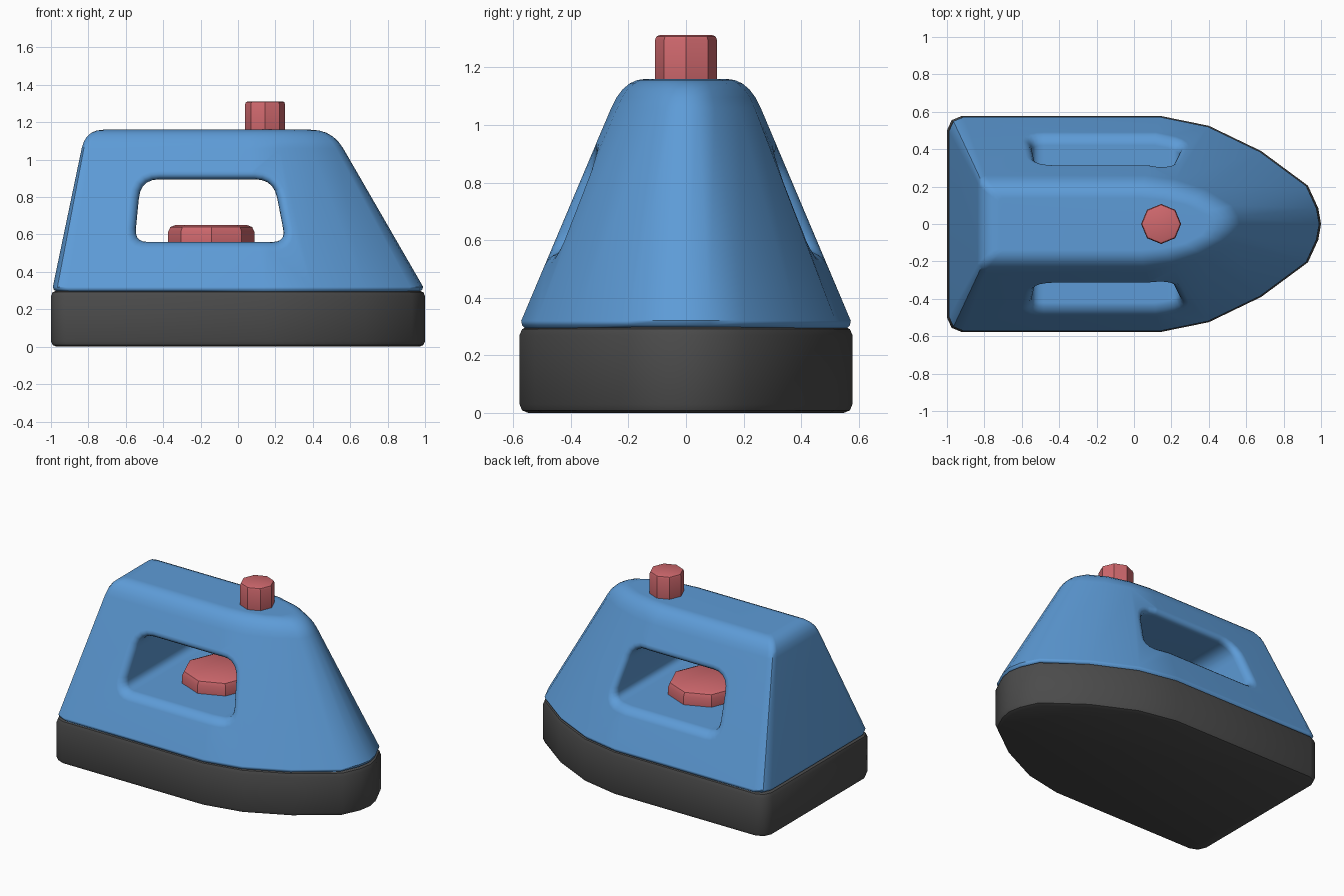
import bpy, bmesh, math
from mathutils import Vector

if "Cube" in bpy.data.objects:
    bpy.data.objects.remove(bpy.data.objects["Cube"])


def material(name, rgb):
    m = bpy.data.materials.new(name)
    m.diffuse_color = (*rgb, 1)
    m.use_nodes = True
    m.node_tree.nodes["Principled BSDF"].inputs["Base Color"].default_value = m.diffuse_color
    return m


BLUE = material("blue", (0.11, 0.33, 0.68))
RED = material("red", (0.63, 0.14, 0.155))
DARK = material("dark_grey", (0.07, 0.07, 0.07))


def mirrored(half):
    """Closed outline from the half running tip -> back on +y."""
    return half + [(x, -y) for x, y in reversed(half) if y > 0]


def loft(name, rings, mat):
    """Closed solid through rings of equal point count."""
    bm = bmesh.new()
    loops = [[bm.verts.new(p) for p in r] for r in rings]
    n = len(loops[0])
    for a, b in zip(loops, loops[1:]):
        for i in range(n):
            j = (i + 1) % n
            bm.faces.new((a[i], a[j], b[j], b[i]))
    bm.faces.new(loops[0][::-1])
    bm.faces.new(loops[-1])
    bmesh.ops.recalc_face_normals(bm, faces=bm.faces)
    me = bpy.data.meshes.new(name)
    bm.to_mesh(me)
    bm.free()
    ob = bpy.data.objects.new(name, me)
    bpy.context.collection.objects.link(ob)
    if mat:
        me.materials.append(mat)
    return ob


def activate(ob):
    bpy.ops.object.select_all(action='DESELECT')
    ob.select_set(True)
    bpy.context.view_layer.objects.active = ob


def smooth(ob, degrees=40):
    activate(ob)
    bpy.ops.object.shade_smooth_by_angle(angle=math.radians(degrees))


def bevel(ob, width, segments, degrees):
    m = ob.modifiers.new("bevel", 'BEVEL')
    m.width, m.segments = width, segments
    m.limit_method, m.angle_limit = 'ANGLE', math.radians(degrees)
    activate(ob)
    bpy.ops.object.modifier_apply(modifier=m.name)


# Outlines: footprint, top corner line, and flat top
foot = mirrored([(1, 0), (.985, .085), (.93, .205), (.68, .39), (.40, .525), (.14, .578),
                 (-.92, .578), (-.975, .555), (-1, .50)])
corner = mirrored([(.505, 0), (.50, .035), (.47, .085), (.35, .155), (.20, .20), (.05, .217),
                   (-.775, .217), (-.805, .207), (-.815, .18)])
flat = mirrored([(.39, 0), (.385, .025), (.36, .06), (.27, .105), (.15, .13), (.03, .14),
                 (-.70, .14), (-.715, .133), (-.72, .12)])


def ring(pts, z, s=1.0):
    return [Vector((x * s, y * s, z)) for x, y in pts]


# Sole
sole = loft("sole", [ring(foot, 0), ring(foot, .3)], DARK)
bevel(sole, .03, 2, 60)
smooth(sole)

# Body: sloped sides, then a rounded shoulder into the flat top
low, edge, top = ring(foot, .32, .99), ring(corner, 1.16), ring(flat, 1.16)
start = [a.lerp(b, .88) for a, b in zip(low, edge)]
rings = [ring(foot, .295, .97), ring(foot, .305, .985), low]
for k in range(6):
    t = k / 5
    rings.append([a.lerp(c, t).lerp(c.lerp(d, t), t) for a, c, d in zip(start, edge, top)])
body = loft("body", rings, BLUE)

# Handle opening with rounded corners
quad = [((-.553, .56), .07), ((.255, .56), .07), ((.19, .895), .10), ((-.52, .895), .10)]
opening = []
for i, (p, r) in enumerate(quad):
    p = Vector(p)
    a = p + (Vector(quad[i - 1][0]) - p).normalized() * r
    b = p + (Vector(quad[(i + 1) % 4][0]) - p).normalized() * r
    for k in range(6):
        t = k / 5
        opening.append(a.lerp(p, t).lerp(p.lerp(b, t), t))
cutter = loft("opening_cutter", [[Vector((q.x, y, q.y)) for q in opening] for y in (-1, 1)], None)
m = body.modifiers.new("opening", 'BOOLEAN')
m.object, m.operation, m.solver = cutter, 'DIFFERENCE', 'EXACT'
activate(body)
bpy.ops.object.modifier_apply(modifier=m.name)
bpy.data.objects.remove(cutter)

# Soft rim around the opening
bm = bmesh.new()
bm.from_mesh(body.data)
rim = []
for e in bm.edges:
    c = (e.verts[0].co + e.verts[1].co) / 2
    if (len(e.link_faces) == 2 and .5 < c.z < .95 and abs(c.y) > .2
            and -.6 < c.x < .3 and e.calc_face_angle() > .75):
        rim.append(e)
bmesh.ops.bevel(bm, geom=rim, offset=.05, segments=4, profile=.5,
                affect='EDGES', clamp_overlap=False)
bm.to_mesh(body.data)
bm.free()
smooth(body)
w = body.modifiers.new("normals", 'WEIGHTED_NORMAL')
w.keep_sharp = True


# Eight-sided dial and button
def octagon(name, x, radius, z0, z1, width):
    pts = [(x + radius * math.cos(i * math.pi / 4), radius * math.sin(i * math.pi / 4))
           for i in range(8)]
    ob = loft(name, [ring(pts, z0), ring(pts, z1)], RED)
    bevel(ob, width, 2, 60)
    smooth(ob, 30)


octagon("dial", -.143, .23, .48, .65, .035)
octagon("steam_button", .145, .107, 1.1, 1.312, .015)
